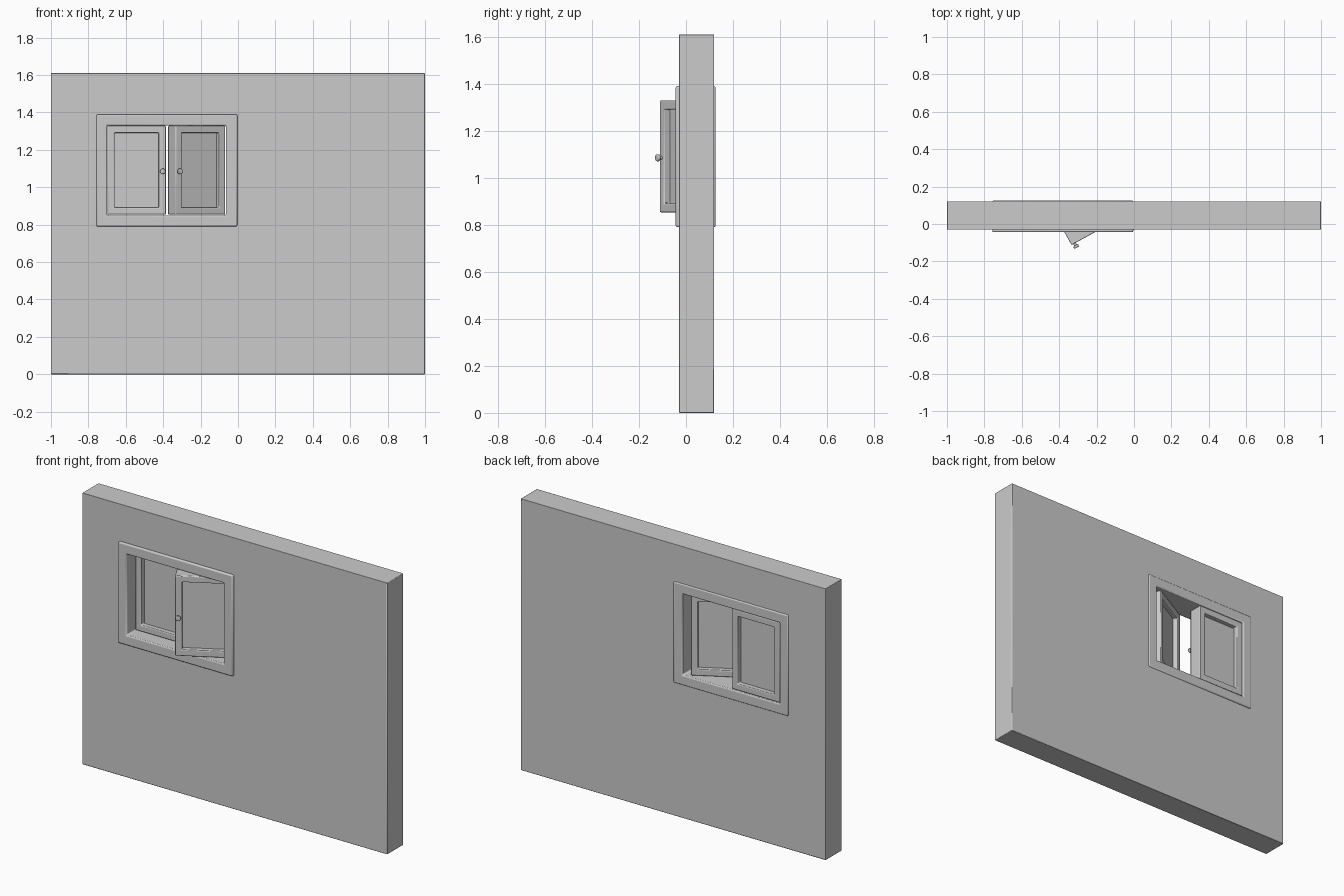
import bpy, bmesh, math
from mathutils import Matrix, Vector

cube = bpy.data.objects.get("Cube")
if cube:
    bpy.data.objects.remove(cube, do_unlink=True)

grey = bpy.data.materials.new("plain grey")
grey.use_nodes = True
GREY = (0.6, 0.6, 0.6, 1)
grey.diffuse_color = GREY
grey.node_tree.nodes["Principled BSDF"].inputs["Base Color"].default_value = GREY


def finish(name, bm, bevel=0.0, segments=2):
    bmesh.ops.recalc_face_normals(bm, faces=bm.faces)
    mesh = bpy.data.meshes.new(name)
    bm.to_mesh(mesh)
    bm.free()
    mesh.materials.append(grey)
    obj = bpy.data.objects.new(name, mesh)
    bpy.context.collection.objects.link(obj)
    if bevel:
        mod = obj.modifiers.new("soft edges", "BEVEL")
        mod.width, mod.segments = bevel, segments
        mod.limit_method = "ANGLE"
    bpy.ops.object.select_all(action="DESELECT")
    obj.select_set(True)
    bpy.context.view_layer.objects.active = obj
    bpy.ops.object.shade_smooth_by_angle(angle=math.radians(35))
    return obj


def ring(name, outer, inner, y0, y1, bevel):
    """Rectangular surround; rectangles are (x0, z0, x1, z1)."""
    bm = bmesh.new()

    def loop(r, y):
        x0, z0, x1, z1 = r
        return [bm.verts.new((x, y, z)) for x, z in
                ((x0, z0), (x1, z0), (x1, z1), (x0, z1))]

    loops = [loop(outer, y0), loop(inner, y0), loop(inner, y1), loop(outer, y1)]
    for a, b in zip(loops, loops[1:] + loops[:1]):
        for i in range(4):
            j = (i + 1) % 4
            bm.faces.new((a[i], a[j], b[j], b[i]))
    return finish(name, bm, bevel)


def box(name, rect, y0, y1):
    x0, z0, x1, z1 = rect
    bm = bmesh.new()
    bmesh.ops.create_cube(bm, size=1)
    bmesh.ops.scale(bm, vec=(x1 - x0, y1 - y0, z1 - z0), verts=bm.verts)
    bmesh.ops.translate(bm, vec=((x0 + x1) / 2, (y0 + y1) / 2, (z0 + z1) / 2), verts=bm.verts)
    return finish(name, bm)


def knob(name, x, y, z):
    """Short stem with a rounded head, pointing to the front."""
    bm = bmesh.new()
    turn = Matrix.Rotation(math.pi / 2, 4, "X")
    for radius, depth, offset in ((0.008, 0.014, 0.005), (0.015, 0.014, 0.018)):
        bmesh.ops.create_cone(bm, cap_ends=True, segments=20, radius1=radius, radius2=radius,
                              depth=depth, matrix=Matrix.Translation((x, y - offset, z)) @ turn)
    return finish(name, bm, 0.004, 3)


# Wall and the window surround lining its opening
opening = (-0.70, 0.85, -0.065, 1.33)
trim = (-0.757, 0.79, -0.004, 1.39)
cut = (-0.73, 0.82, -0.035, 1.36)
ring("wall", (-1, 0, 1, 1.61), cut, -0.03, 0.12, 0.003)
ring("window_frame", trim, opening, -0.044, 0.126, 0.007)

# Two sashes, each with a recessed pane and a knob
FRONT, THICK, STILE = 0.035, 0.085, 0.038


def sash(side, x0, x1, knob_x):
    rect = (x0, 0.853, x1, 1.329)
    pane = (x0 + STILE, 0.853 + STILE, x1 - STILE, 1.329 - STILE)
    grown = (pane[0] - 0.01, pane[1] - 0.01, pane[2] + 0.01, pane[3] + 0.01)
    return [
        ring(side + "_sash", rect, pane, FRONT, FRONT + THICK, 0.005),
        box(side + "_pane", grown, FRONT + 0.03, FRONT + THICK - 0.03),
        knob(side + "_knob", knob_x, FRONT, 1.085),
    ]


sash("closed", -0.698, -0.386, -0.402)
swung = sash("open", -0.372, -0.067, -0.354)

# Swing the open sash outwards about its hinge
hinge = Vector((-0.067, FRONT, 0))
swing = (Matrix.Translation(hinge) @ Matrix.Rotation(math.radians(29), 4, "Z")
         @ Matrix.Translation(-hinge))
for part in swung:
    part.matrix_world = swing
